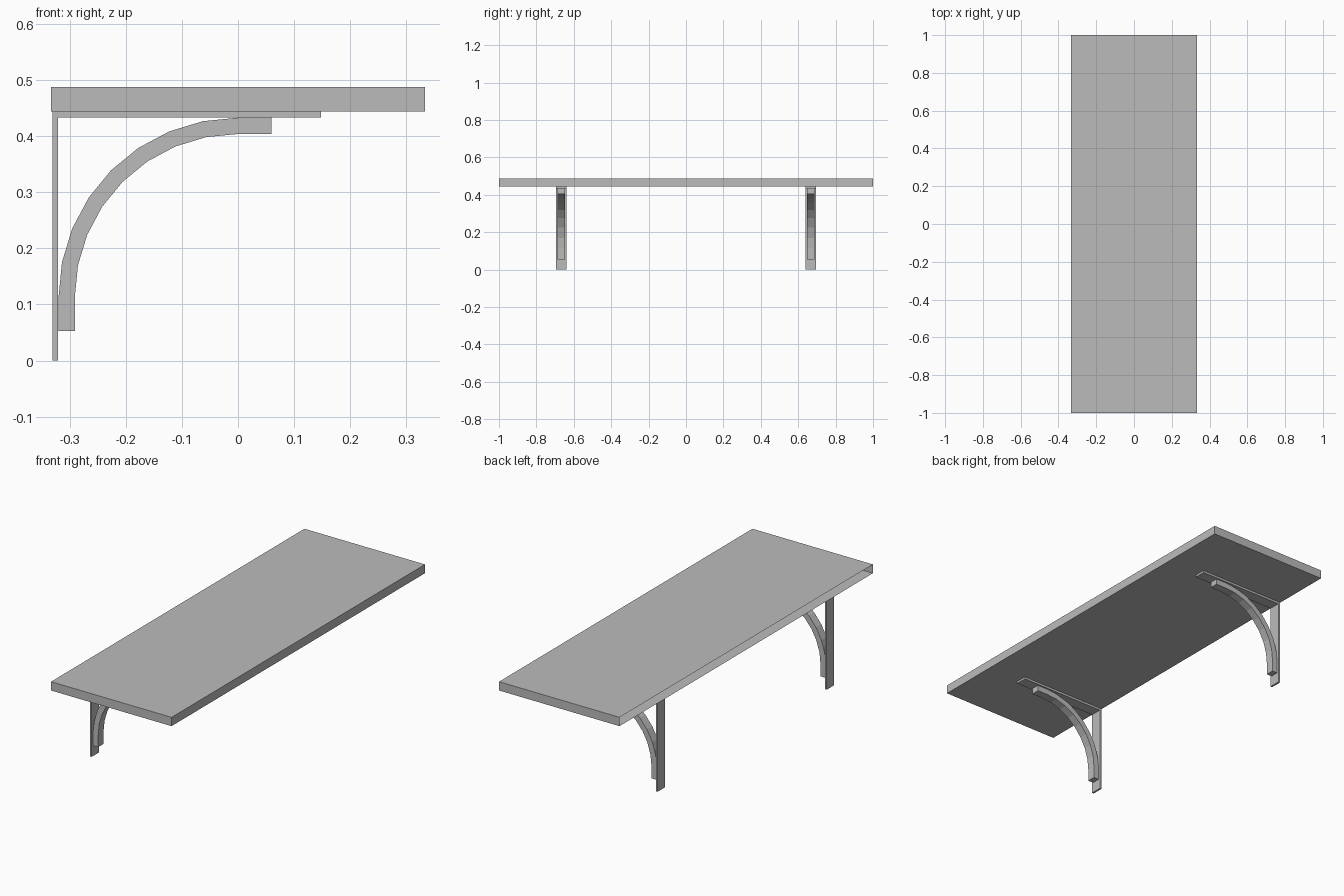
import bpy, bmesh
from math import cos, sin, pi

cube = bpy.data.objects.get("Cube")
if cube:
    bpy.data.objects.remove(cube, do_unlink=True)

grey = bpy.data.materials.new("plain_grey")
grey.use_nodes = True
colour = (0.5, 0.5, 0.5, 1)
grey.diffuse_color = colour
grey.node_tree.nodes["Principled BSDF"].inputs["Base Color"].default_value = colour


def extrude_profile(name, points, y, half_width, open_back=False):
    """Extrude an x-z outline along y, optionally leaving its -x wall open."""
    bm = bmesh.new()
    face = bm.faces.new([bm.verts.new((x, y - half_width, z)) for x, z in points])
    result = bmesh.ops.extrude_face_region(bm, geom=[face], use_keep_orig=True)
    moved = [v for v in result["geom"] if isinstance(v, bmesh.types.BMVert)]
    bmesh.ops.translate(bm, vec=(0, 2 * half_width, 0), verts=moved)
    bmesh.ops.recalc_face_normals(bm, faces=bm.faces)
    if open_back:
        wall = [f for f in bm.faces if f.normal.x < -0.9]
        bmesh.ops.delete(bm, geom=wall, context="FACES_ONLY")
    mesh = bpy.data.meshes.new(name)
    bm.to_mesh(mesh)
    bm.free()
    mesh.materials.append(grey)
    obj = bpy.data.objects.new(name, mesh)
    bpy.context.collection.objects.link(obj)


# Shelf board, hollow along its wall side
edge, under, top = 0.333, 0.444, 0.488
extrude_profile("shelf_board",
                [(-edge, under), (edge, under), (edge, top), (-edge, top)],
                0, 1, open_back=True)

# L-shaped bracket strip
back, inner, tip, arm_under = -0.331, -0.321, 0.148, 0.433
strip = [(back, 0), (inner, 0), (inner, arm_under), (tip, arm_under),
         (tip, under), (back, under)]

# Curved brace: quarter ring with straight ends
centre_z, outer_r, inner_r, end, steps = 0.113, 0.32, 0.291, 0.06, 8


def arc(radius):
    turn = [i * pi / 2 / steps for i in range(steps + 1)]
    curve = [(-radius * cos(a), centre_z + radius * sin(a)) for a in turn]
    return [(-radius, centre_z - end)] + curve + [(end, centre_z + radius)]


brace = arc(outer_r) + arc(inner_r)[::-1]

for side, y in (("front", -0.667), ("back", 0.667)):
    extrude_profile(side + "_bracket_strip", strip, y, 0.029)
    extrude_profile(side + "_curved_brace", brace, y, 0.021)
